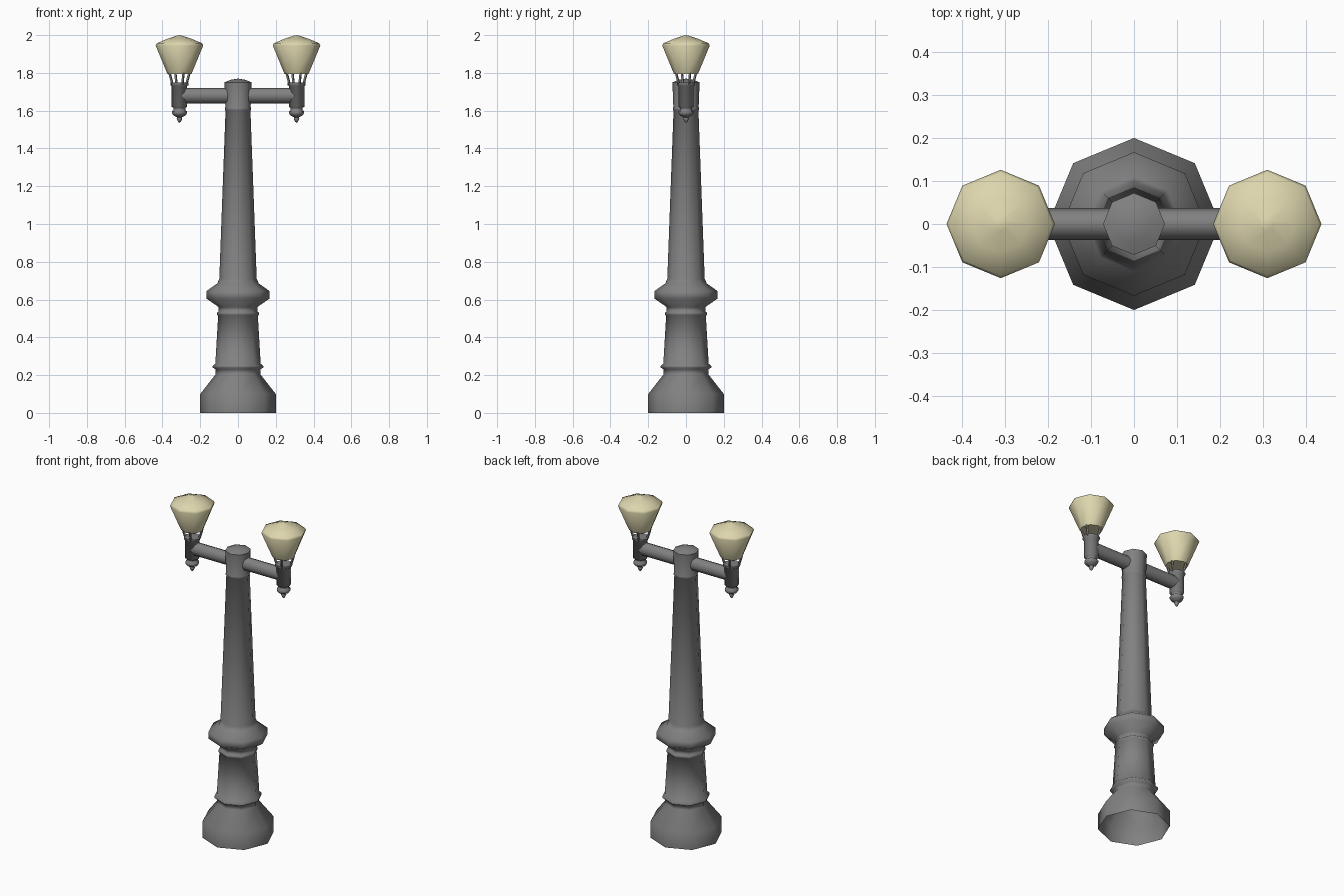
import bpy, bmesh, math
from mathutils import Vector, Matrix

if "Cube" in bpy.data.objects:
    bpy.data.objects.remove(bpy.data.objects["Cube"])

SIDES = 8
glass = bpy.data.materials.new("cream_glass")
glass.diffuse_color = (0.72, 0.67, 0.42, 1)
glass.use_nodes = True
glass.node_tree.nodes["Principled BSDF"].inputs["Base Color"].default_value = glass.diffuse_color
iron = bpy.data.materials.new("dark_iron")
iron.diffuse_color = (0.22, 0.22, 0.22, 1)
iron.use_nodes = True
iron.node_tree.nodes["Principled BSDF"].inputs["Base Color"].default_value = iron.diffuse_color


def finish(name, bm, mat=iron):
    bmesh.ops.remove_doubles(bm, verts=bm.verts, dist=1e-5)
    bmesh.ops.recalc_face_normals(bm, faces=bm.faces)
    me = bpy.data.meshes.new(name)
    bm.to_mesh(me)
    bm.free()
    ob = bpy.data.objects.new(name, me)
    bpy.context.collection.objects.link(ob)
    me.materials.append(mat)
    bpy.ops.object.select_all(action='DESELECT')
    ob.select_set(True)
    bpy.context.view_layer.objects.active = ob
    bpy.ops.object.shade_smooth_by_angle(angle=math.radians(62))
    return ob


def turned(name, profile, x=0, mat=iron):
    """Octagonal lathe of (radius, height) points, corners on the axes."""
    bm = bmesh.new()
    rings = []
    for r, z in profile:
        rings.append([bm.verts.new((x + r * math.cos(a), r * math.sin(a), z))
                      for a in (2 * math.pi * i / SIDES for i in range(SIDES))] if r > 0
                     else [bm.verts.new((x, 0, z))] * SIDES)
    for lo, hi in zip(rings, rings[1:]):
        for i in range(SIDES):
            j = (i + 1) % SIDES
            bm.faces.new(list(dict.fromkeys((lo[i], lo[j], hi[j], hi[i]))))
    return finish(name, bm, mat)


def add_rod(bm, a, b, r, sides):
    a, b = Vector(a), Vector(b)
    rot = (b - a).to_track_quat('Z', 'Y').to_matrix().to_4x4()
    bmesh.ops.create_cone(bm, cap_ends=True, segments=sides, radius1=r, radius2=r,
                          depth=(b - a).length,
                          matrix=Matrix.Translation((a + b) / 2) @ rot)


# Post: open flared base, collars, tapering shaft, shallow cap
turned("post", [
    (0.20, 0), (0.20, 0.10), (0.118, 0.205), (0.118, 0.23), (0.134, 0.24), (0.134, 0.249),
    (0.12, 0.26), (0.105, 0.515), (0.111, 0.52), (0.111, 0.53), (0.102, 0.537),
    (0.102, 0.56), (0.167, 0.605), (0.167, 0.645), (0.11, 0.685), (0.099, 0.71),
    (0.066, 1.60), (0.070, 1.605), (0.070, 1.612), (0.067, 1.62),
    (0.072, 1.75), (0.04, 1.763), (0, 1.77)])

for side, s in (("left", -1), ("right", 1)):
    x = 0.31 * s

    # Horizontal arm, slightly taller than deep
    bm = bmesh.new()
    add_rod(bm, (0.03 * s, 0, 1.68), (0.30 * s, 0, 1.68), 0.041, SIDES)
    bmesh.ops.scale(bm, vec=(1, 0.9, 1), verts=bm.verts)
    finish(side + "_arm", bm)

    # Lamp socket with hanging finial
    turned(side + "_socket", [
        (0, 1.535), (0.008, 1.542), (0.015, 1.558), (0.012, 1.565), (0.032, 1.575),
        (0.039, 1.585), (0.039, 1.597), (0.031, 1.603), (0.031, 1.615), (0.041, 1.62),
        (0.041, 1.73), (0.048, 1.735), (0.048, 1.748), (0, 1.748)], x)

    # Four slanted struts carrying the shade
    bm = bmesh.new()
    for i in range(4):
        a = math.pi * (i / 2 + 0.125)
        c, d = math.cos(a), math.sin(a)
        add_rod(bm, (x + 0.04 * c, 0.04 * d, 1.74), (x + 0.057 * c, 0.057 * d, 1.80), 0.007, 4)
    finish(side + "_struts", bm)

    # Flared shade with low domed lid
    turned(side + "_shade", [
        (0, 1.795), (0.064, 1.795), (0.126, 1.945), (0.120, 1.957),
        (0.065, 1.98), (0.015, 1.997), (0, 2.0)], x, glass)
